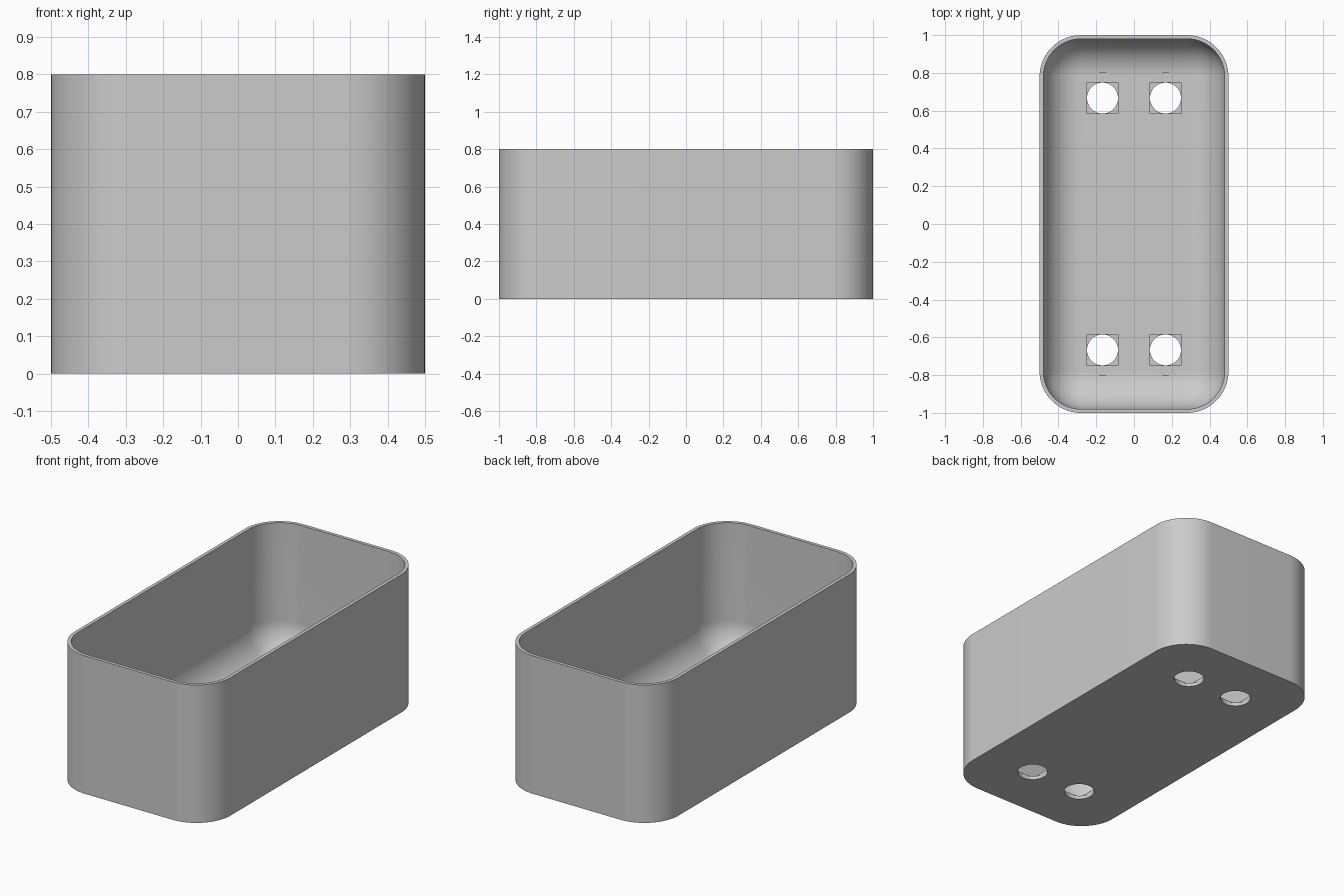
import bpy
import bmesh
from math import sin, cos, pi, asin

if "Cube" in bpy.data.objects:
    bpy.data.objects.remove(bpy.data.objects["Cube"])

HALF_X, HALF_Y, HEIGHT = 0.5, 1.0, 0.8
CORNER, WALL, FLOOR = 0.22, 0.02, 0.035
FILLET = CORNER - WALL
SEGMENTS = 24

grey = bpy.data.materials.new("plain grey")
grey.use_nodes = True
grey.diffuse_color = (0.6, 0.6, 0.6, 1)
grey.node_tree.nodes["Principled BSDF"].inputs["Base Color"].default_value = (0.6, 0.6, 0.6, 1)


def make_object(name, bm):
    bmesh.ops.remove_doubles(bm, verts=bm.verts, dist=1e-5)
    bmesh.ops.recalc_face_normals(bm, faces=bm.faces)
    mesh = bpy.data.meshes.new(name)
    bm.to_mesh(mesh)
    bm.free()
    mesh.materials.append(grey)
    obj = bpy.data.objects.new(name, mesh)
    bpy.context.collection.objects.link(obj)
    return obj


def rounded_rectangle(inset, z):
    """Ring of points, inset from the outer outline."""
    r = max(CORNER - inset, 0)
    points = []
    for quarter, (sx, sy) in enumerate([(1, 1), (-1, 1), (-1, -1), (1, -1)]):
        for i in range(SEGMENTS + 1):
            a = (quarter + i / SEGMENTS) * pi / 2
            points.append((sx * (HALF_X - CORNER) + r * cos(a),
                           sy * (HALF_Y - CORNER) + r * sin(a), z))
    return points


def loft(bm, rings):
    """Skin stacked rings and cap both ends."""
    rows = [[bm.verts.new(p) for p in ring] for ring in rings]
    n = len(rows[0])
    for a, b in zip(rows, rows[1:]):
        for i in range(n):
            j = (i + 1) % n
            bm.faces.new((a[i], a[j], b[j], b[i]))
    bm.faces.new(rows[0])
    bm.faces.new(rows[-1])


# Tray: outer wall, rim, inner wall and rounded transition to the floor
rings = [rounded_rectangle(0, 0), rounded_rectangle(0, HEIGHT),
         rounded_rectangle(WALL, HEIGHT)]
for i in range(SEGMENTS + 1):
    t = i / SEGMENTS * pi / 2
    rings.append(rounded_rectangle(WALL + FILLET * (1 - cos(t)),
                                   FLOOR + FILLET * (1 - sin(t))))
bm = bmesh.new()
loft(bm, rings)
tray = make_object("tray", bm)


# Outlines of the stepped floor holes
def circle_outline(r, n=64):
    return [(r * cos(2 * pi * i / n), r * sin(2 * pi * i / n)) for i in range(n)]


def square_outline(h):
    return [(h, h), (-h, h), (-h, -h), (h, -h)]


def slot_outline(half_width, r, n=16):
    spread = asin(half_width / r)
    points = []
    for middle in (pi / 2, -pi / 2):
        for i in range(n + 1):
            a = middle + spread * (2 * i / n - 1)
            points.append((r * cos(a), r * sin(a)))
    return points


def cut_holes(name, outline, bottom, top):
    bm = bmesh.new()
    for cx in (-1 / 6, 1 / 6):
        for cy in (-2 / 3, 2 / 3):
            loft(bm, [[(cx + x, cy + y, z) for x, y in outline] for z in (bottom, top)])
    cutter = make_object(name, bm)
    modifier = tray.modifiers.new(name, "BOOLEAN")
    modifier.operation = "DIFFERENCE"
    modifier.solver = "EXACT"
    modifier.object = cutter
    bpy.context.view_layer.objects.active = tray
    bpy.ops.object.modifier_apply(modifier=modifier.name)
    bpy.data.objects.remove(cutter)


# Slot recess, square step below it, then the round through hole
cut_holes("slot_cutter", slot_outline(0.083, 0.135), 0.028, 0.1)
cut_holes("square_cutter", square_outline(0.0825), 0.02, 0.11)
cut_holes("hole_cutter", circle_outline(0.082), -0.1, 0.12)

# Smooth corners with sharp rims
bpy.ops.object.select_all(action="DESELECT")
tray.select_set(True)
bpy.context.view_layer.objects.active = tray
bpy.ops.object.shade_smooth_by_angle(angle=pi / 6)
